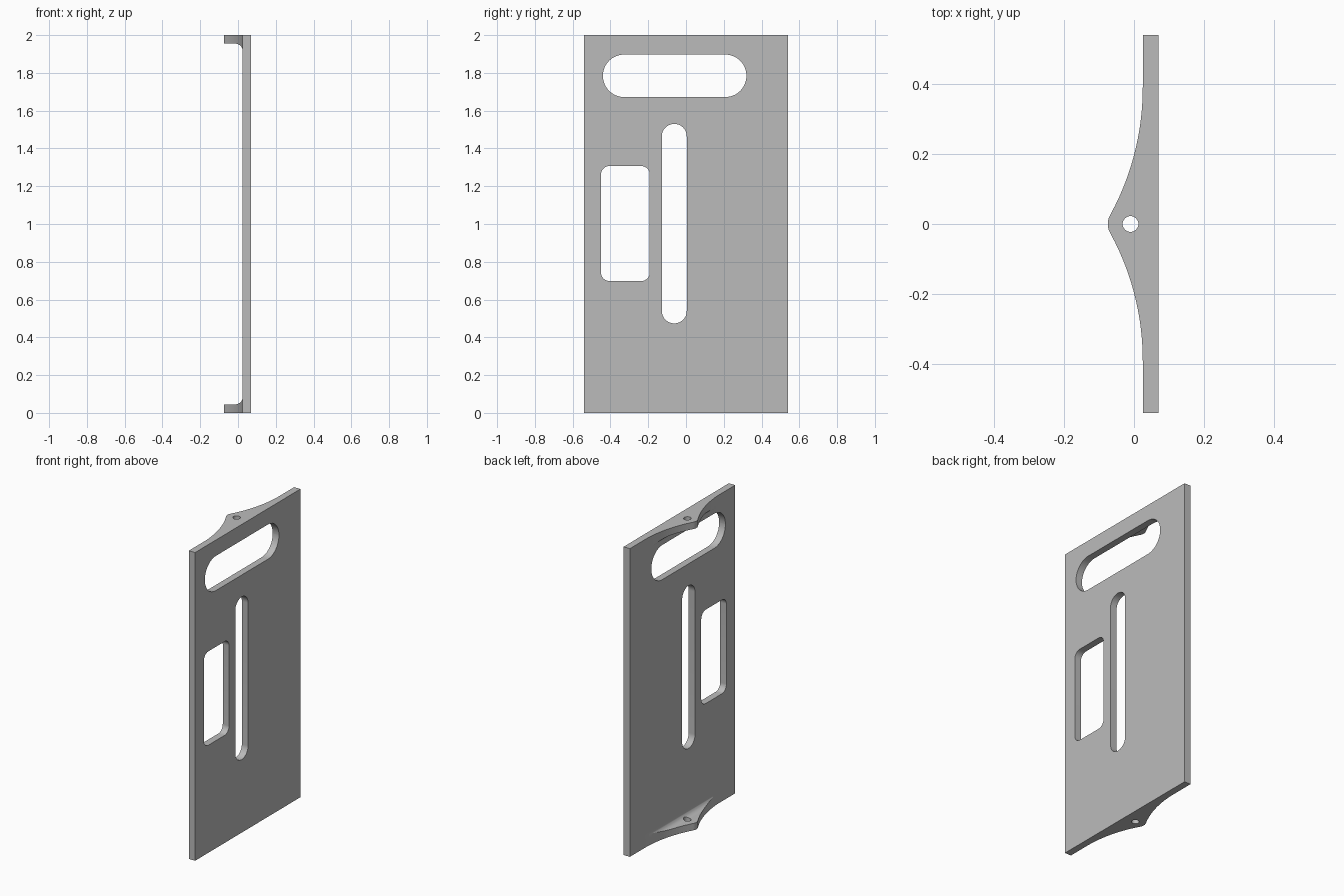
import bpy, bmesh
from math import sin, cos, pi, asin, sqrt, radians
from mathutils import Vector

cube = bpy.data.objects.get("Cube")
if cube:
    bpy.data.objects.remove(cube, do_unlink=True)

# Main dimensions
FACE, BACK = 0.025, 0.07          # plate thickness in x
HALF_W, HEIGHT = 0.54, 2.0
EAR, FILLET = 0.045, 0.04         # ear thickness and inner corner radius

grey = bpy.data.materials.new("light_grey")
grey.use_nodes = True
colour = (0.5, 0.5, 0.5, 1)
grey.diffuse_color = colour
grey.node_tree.nodes["Principled BSDF"].inputs["Base Color"].default_value = colour


def arc(cx, cy, r, start, end, steps=12):
    return [(cx + r * cos(start + (end - start) * i / steps),
             cy + r * sin(start + (end - start) * i / steps)) for i in range(steps + 1)]


def rounded_rect(u0, u1, v0, v1, r):
    corners = [(u1 - r, v1 - r), (u0 + r, v1 - r), (u0 + r, v0 + r), (u1 - r, v0 + r)]
    pts = []
    for k, (u, v) in enumerate(corners):
        for p in arc(u, v, r, k * pi / 2, (k + 1) * pi / 2):
            if not pts or (Vector(p) - Vector(pts[-1])).length > 1e-4:
                pts.append(p)
    if (Vector(pts[0]) - Vector(pts[-1])).length < 1e-4:
        pts.pop()
    return pts


def prism(name, outline, axis, lo, hi):
    """Extrude a 2D outline along one axis; the outline uses the other two in order."""
    bm = bmesh.new()

    def place(p, depth):
        co = list(p)
        co.insert(axis, depth)
        return co

    base = bm.faces.new([bm.verts.new(place(p, lo)) for p in outline])
    ext = bmesh.ops.extrude_face_region(bm, geom=[base], use_keep_orig=True)
    new = [g for g in ext["geom"] if isinstance(g, bmesh.types.BMVert)]
    shift = Vector((0, 0, 0))
    shift[axis] = hi - lo
    bmesh.ops.translate(bm, verts=new, vec=shift)
    bmesh.ops.recalc_face_normals(bm, faces=bm.faces)
    mesh = bpy.data.meshes.new(name)
    bm.to_mesh(mesh)
    bm.free()
    mesh.materials.append(grey)
    obj = bpy.data.objects.new(name, mesh)
    bpy.context.collection.objects.link(obj)
    return obj


def combine(target, tool, operation):
    mod = target.modifiers.new("combine", 'BOOLEAN')
    mod.operation, mod.solver, mod.object = operation, 'EXACT', tool
    bpy.context.view_layer.objects.active = target
    bpy.ops.object.modifier_apply(modifier=mod.name)
    bpy.data.objects.remove(tool, do_unlink=True)


# Flat plate
plate = prism("bracket_plate", [(-HALF_W, 0), (HALF_W, 0), (HALF_W, HEIGHT), (-HALF_W, HEIGHT)],
              0, FACE, BACK)

# Ear outline: concave flank running into a rounded tip, mirrored across y = 0
R, Y0, TIP_R, TIP_X = 0.76, 0.39, 0.05, -0.075
tip_angle = radians(28.5)
tip_y = TIP_R * sin(tip_angle)
flank = arc(FACE - R, Y0, R, 0, -asin((Y0 - tip_y) / R), 24)
tip = arc(TIP_X + TIP_R, 0, TIP_R, pi - tip_angle, pi, 6)
half = [(0.045, Y0)] + flank[:-1] + tip
ear_outline = half + [(x, -y) for x, y in reversed(half[:-1])]

# Ears at both ends, each with a fillet against the plate
for name, flip in (("lower_ear", False), ("upper_ear", True)):
    def z(v):
        return HEIGHT - v if flip else v
    ear = prism(name, ear_outline, 2, min(z(0), z(0.095)), max(z(0), z(0.095)))
    profile = [(-0.2, EAR)] + arc(FACE - FILLET, EAR + FILLET, FILLET, -pi / 2, 0)
    profile += [(FACE, 0.2), (-0.2, 0.2)]
    cutter = prism("fillet_cutter", [(x, z(v)) for x, v in profile], 1, -0.6, 0.6)
    combine(ear, cutter, 'DIFFERENCE')
    combine(plate, ear, 'UNION')

# Handle slot, long slot and rounded window
for name, box in (("handle_slot", (-0.44, 0.32, 1.672, 1.897, 0.1124)),
                  ("long_slot", (-0.128, 0.004, 0.474, 1.53, 0.0659)),
                  ("window", (-0.45, -0.192, 0.698, 1.307, 0.045))):
    combine(plate, prism(name, rounded_rect(*box), 0, -0.01, 0.2), 'DIFFERENCE')

# Pin holes through both ears
for lo, hi in ((-0.1, 0.2), (1.8, 2.1)):
    combine(plate, prism("pin_hole", arc(-0.01, 0, 0.0225, 0, 2 * pi, 32)[:-1], 2, lo, hi),
            'DIFFERENCE')

bpy.ops.object.select_all(action='DESELECT')
plate.select_set(True)
bpy.context.view_layer.objects.active = plate
bpy.ops.object.shade_smooth_by_angle(angle=radians(25))
